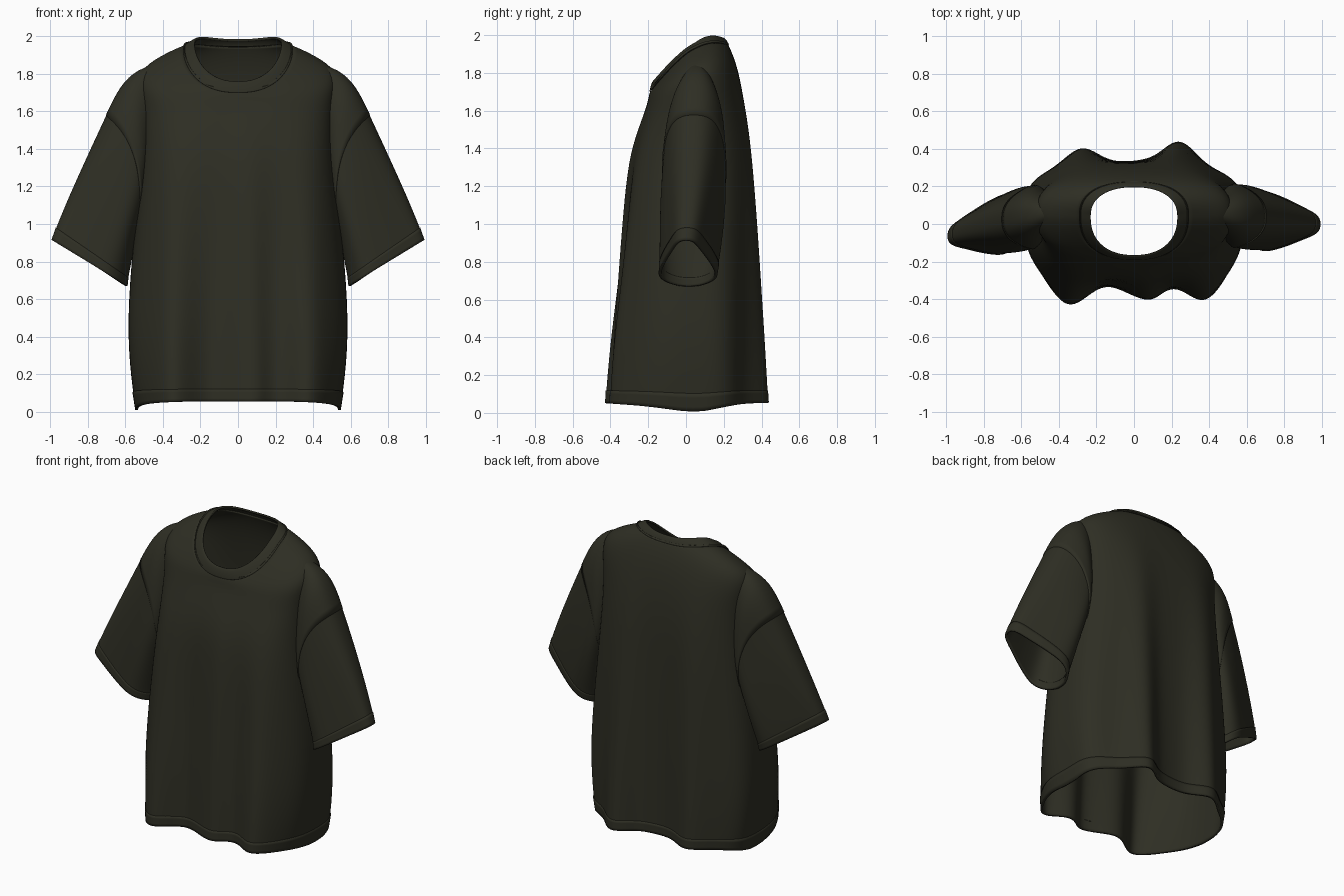
import bpy, bmesh
from math import cos, sin, pi, exp, copysign

if "Cube" in bpy.data.objects:
    bpy.data.objects.remove(bpy.data.objects["Cube"], do_unlink=True)

cloth = bpy.data.materials.new("dark_olive_cloth")
cloth.use_nodes = True
color = (0.027, 0.027, 0.017, 1)
cloth.diffuse_color = color
bsdf = cloth.node_tree.nodes["Principled BSDF"]
bsdf.inputs["Base Color"].default_value = color
bsdf.inputs["Roughness"].default_value = 0.9


def loft(name, rings, thickness=0.012):
    """Skin open rings into a smooth cloth shell."""
    bm = bmesh.new()
    rows = [[bm.verts.new(p) for p in ring] for ring in rings]
    count = len(rows[0])
    for low, high in zip(rows, rows[1:]):
        for i in range(count):
            j = (i + 1) % count
            bm.faces.new((low[i], low[j], high[j], high[i]))
    bmesh.ops.recalc_face_normals(bm, faces=bm.faces[:])
    mesh = bpy.data.meshes.new(name)
    bm.to_mesh(mesh)
    bm.free()
    mesh.materials.append(cloth)
    mesh.shade_smooth()
    obj = bpy.data.objects.new(name, mesh)
    bpy.context.collection.objects.link(obj)
    sub = obj.modifiers.new("smooth", "SUBSURF")
    sub.levels = sub.render_levels = 2
    shell = obj.modifiers.new("thickness", "SOLIDIFY")
    shell.thickness = thickness
    shell.offset = -1


def power(value, exponent):
    return copysign(abs(value) ** exponent, value)


# Hanging folds: x position, depth, width
FRONT_FOLDS = [(-0.36, 0.155, 0.1), (0.05, 0.125, 0.075), (0.39, 0.14, 0.095)]
BACK_FOLDS = [(-0.28, 0.095, 0.085), (0.24, 0.13, 0.085)]


def fold(x, z, front):
    fade = max(0, 1 - z / (1.6 if front else 1.8))
    folds = FRONT_FOLDS if front else BACK_FOLDS
    return fade * sum(d * exp(-((x - c) / w) ** 2 / 2) for c, d, w in folds)


# Body levels: half width, squareness, side y, side z, front y, front z, back y, back z
LEVELS = [
    (0.545, 3.5, 0.05, 0.00, -0.31, 0.055, 0.32, 0.055),
    (0.56, 3.5, 0.05, 0.10, -0.31, 0.12, 0.32, 0.12),
    (0.593, 3.3, 0.04, 0.40, -0.31, 0.40, 0.325, 0.40),
    (0.57, 3, 0.04, 0.80, -0.30, 0.80, 0.33, 0.80),
    (0.525, 3, 0.04, 1.20, -0.295, 1.15, 0.33, 1.20),
    (0.505, 2.8, 0.05, 1.45, -0.28, 1.38, 0.325, 1.45),
    (0.51, 2.6, 0.06, 1.65, -0.235, 1.54, 0.31, 1.62),
    (0.53, 2.5, 0.06, 1.76, -0.21, 1.62, 0.29, 1.75),
    (0.51, 2.4, 0.06, 1.835, -0.20, 1.66, 0.265, 1.85),
    (0.39, 2.4, 0.05, 1.895, -0.195, 1.685, 0.24, 1.915),
    (0.29, 2.4, 0.045, 1.93, -0.19, 1.70, 0.225, 1.945),
    (0.235, 2.3, 0.04, 1.955, -0.17, 1.76, 0.20, 1.985),
]


def body_ring(level, grow=0.0, count=96):
    a, n, ys, zs, yf, zf, yb, zb = level
    crown = 0.18 * max(0, zs - 1.8)
    ring = []
    for i in range(count):
        t = 2 * pi * (i + 0.5) / count
        v = abs(sin(t)) ** (2 / n)
        front = sin(t) < 0
        x = (a + grow) * power(cos(t), 2 / n)
        y_end, z_end = (yf - grow, zf) if front else (yb + grow, zb)
        z = zs + (z_end - zs) * v ** (1 + 0.15 * zs)
        z += 0 if front else crown * 4 * v * (1 - v)
        bump = fold(x, z, front) * v
        y = ys + (y_end - ys) * v + (-bump if front else bump)
        ring.append((x, y, z))
    return ring


loft("body", [body_ring(k) for k in LEVELS[:-1]])
loft("hem_band", [body_ring(k, 0.003) for k in LEVELS[:2]], 0.014)

# Ribbed neck band, slightly raised and rolled at the rim
seam, rim = LEVELS[-2:]
middle = [(p + q) / 2 for p, q in zip(seam, rim)]
loft("collar", [body_ring(seam, 0.001), body_ring(seam, 0.004),
                body_ring(middle, 0.008), body_ring(rim, 0.006),
                body_ring(rim, -0.004)], 0.012)

# Sleeve stations: outer x, outer z, inner x, inner z, centre y, half depth, bow
SLEEVE = [
    (0.40, 1.86, 0.43, 1.30, 0.06, 0.06, 0),
    (0.535, 1.825, 0.47, 1.19, 0.055, 0.12, 0.02),
    (0.63, 1.735, 0.50, 1.09, 0.05, 0.155, 0.05),
    (0.705, 1.575, 0.52, 1.02, 0.045, 0.165, 0.06),
    (0.80, 1.37, 0.54, 0.94, 0.04, 0.165, 0.04),
    (0.90, 1.15, 0.565, 0.81, 0.03, 0.15, 0.02),
    (0.97, 0.98, 0.585, 0.715, 0.02, 0.135, 0),
    (0.993, 0.915, 0.59, 0.67, 0.015, 0.13, 0),
]


def sleeve_ring(station, side, grow=0.0, count=48):
    xo, zo, xi, zi, yc, depth, bow = station
    drop = (1.8 - zo) / 0.9
    ring = []
    for i in range(count):
        u = 2 * pi * i / count
        s = power(cos(u), 0.85)
        reach = s * (1 + grow * 3)
        x = (xo + xi) / 2 + reach * (xo - xi) / 2 - bow * (1 - s * s)
        z = (zo + zi) / 2 + reach * (zo - zi) / 2 + bow * (1 - s * s)
        taper = 1 - 0.35 * s * drop
        ripple = 1 + 0.1 * drop * cos(3 * u)
        sway = -0.04 * drop * (1 + s) * (1 if side < 0 else 0.2)
        y = yc + sway + power(sin(u), 0.85) * (depth + grow) * taper * ripple
        ring.append((side * x, y, z))
    return ring


for label, side in (("left", 1), ("right", -1)):
    loft(label + "_sleeve", [sleeve_ring(k, side) for k in SLEEVE])
    loft(label + "_shoulder_drop", [sleeve_ring(k, side, 0.004) for k in SLEEVE[:4]])
    loft(label + "_cuff_band", [sleeve_ring(k, side, 0.003) for k in SLEEVE[-2:]], 0.014)
